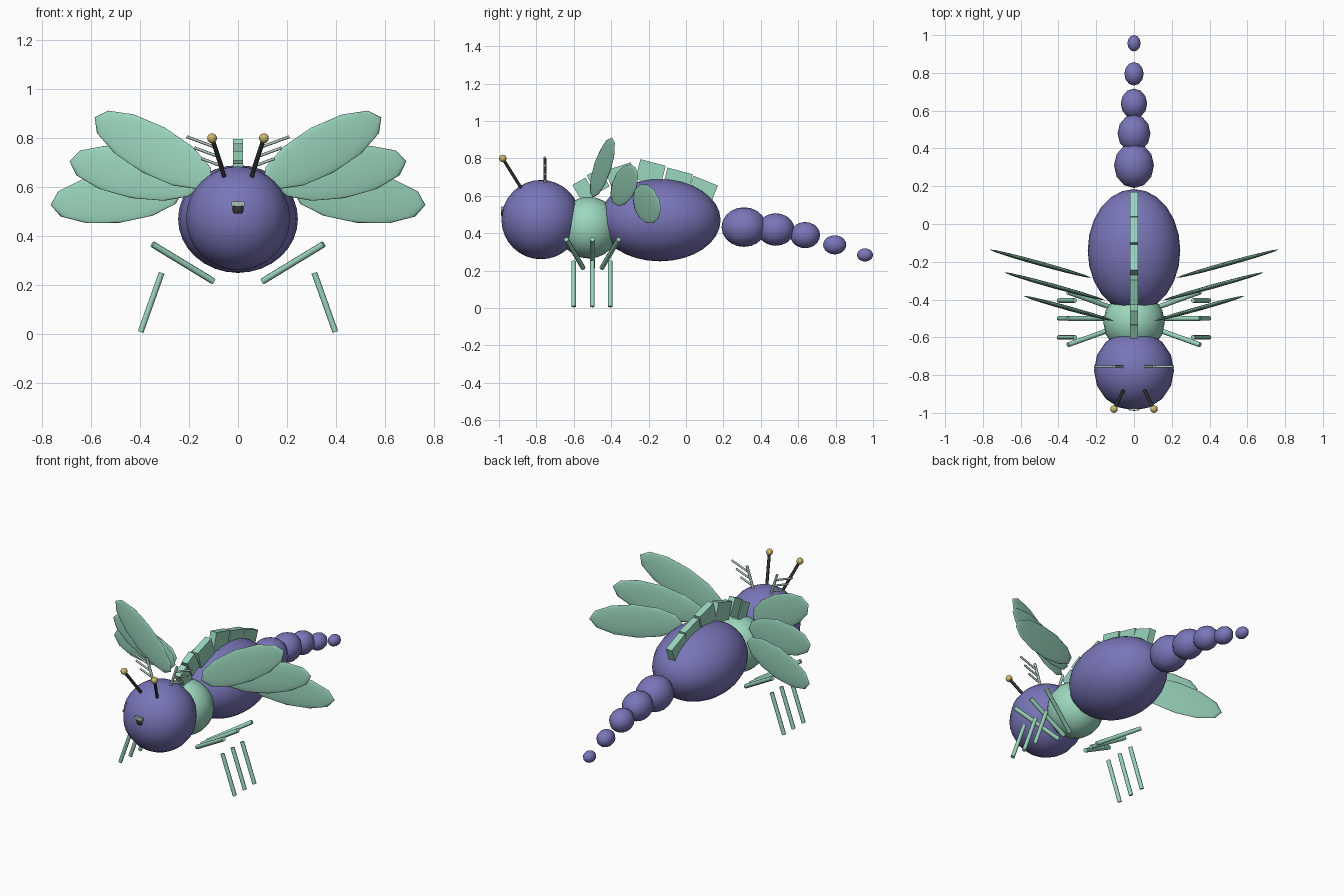
import bpy
from math import radians
from mathutils import Vector

if "Cube" in bpy.data.objects:
    bpy.data.objects.remove(bpy.data.objects["Cube"])


def material(name, rgb):
    m = bpy.data.materials.new(name)
    m.use_nodes = True
    color = (*rgb, 1)
    m.diffuse_color = color
    m.node_tree.nodes["Principled BSDF"].inputs["Base Color"].default_value = color
    return m


PURPLE = material("dusty_purple", (0.19, 0.18, 0.48))
TEAL = material("mint_green", (0.33, 0.68, 0.51))
GREY = material("pale_grey_green", (0.42, 0.56, 0.50))
BLACK = material("near_black", (0.03, 0.03, 0.03))
GOLD = material("soft_gold", (0.60, 0.48, 0.15))


def finish(name, mat, smooth=False):
    ob = bpy.context.object
    ob.name = name
    ob.data.materials.append(mat)
    if smooth:
        bpy.ops.object.shade_smooth()
    return ob


def ball(name, loc, size, mat, rot=(0, 0, 0), segments=16, rings=10):
    bpy.ops.mesh.primitive_uv_sphere_add(segments=segments, ring_count=rings,
                                         radius=1, location=loc, rotation=rot)
    bpy.context.object.scale = size
    return finish(name, mat, True)


def rod(name, a, b, radius, mat):
    a, b = Vector(a), Vector(b)
    d = b - a
    bpy.ops.mesh.primitive_cylinder_add(vertices=8, radius=radius, depth=d.length,
                                        location=(a + b) / 2,
                                        rotation=d.to_track_quat("Z", "Y").to_euler())
    ob = finish(name, mat)
    bpy.ops.object.shade_smooth_by_angle(angle=radians(50))
    return ob


def box(name, loc, size, mat, tilt=0):
    bpy.ops.mesh.primitive_cube_add(size=1, location=loc, rotation=(radians(tilt), 0, 0))
    bpy.context.object.scale = size
    return finish(name, mat)


# Body
ball("head", (0, -0.775, 0.473), (0.212, 0.212, 0.212), PURPLE, rings=16)
ball("thorax", (0, -0.52, 0.43), (0.163, 0.163, 0.165), TEAL, rings=12)
ball("abdomen", (0, -0.14, 0.47), (0.245, 0.325, 0.22), PURPLE, segments=24, rings=16)

# Tail beads: y, z, half length, radius
beads = [(0.31, 0.433, 0.12, 0.106), (0.48, 0.42, 0.10, 0.087),
         (0.637, 0.39, 0.08, 0.07), (0.795, 0.338, 0.062, 0.051),
         (0.957, 0.284, 0.043, 0.035)]
for i, (y, z, half, r) in enumerate(beads):
    ball(f"tail_bead_{i + 1}", (0, y, z), (r, half, r), PURPLE, segments=12)

# Dorsal ridge plates: y, z, tilt
ridge = [(-0.545, 0.63, 30), (-0.47, 0.68, 28), (-0.345, 0.705, 18), (-0.19, 0.725, -15),
         (-0.045, 0.68, -15), (0.085, 0.63, -22)]
for i, (y, z, tilt) in enumerate(ridge):
    length = 0.08 if i < 2 else 0.14
    box(f"ridge_plate_{i + 1}", (0, y, z), (0.042, length, 0.11), TEAL, tilt)

# Nose with a small plate
ball("nose", (0, -0.957, 0.507), (0.033, 0.033, 0.033), BLACK, segments=12, rings=8)
box("nose_plate", (0, -0.982, 0.533), (0.055, 0.012, 0.018), GREY)

# Paired parts
for side, s in (("left", 1), ("right", -1)):
    # Wings: centre x, y, z, lift angle
    wings = [(0.345, -0.447, 0.752, 28), (0.42, -0.33, 0.657, 10), (0.495, -0.21, 0.557, -6)]
    for i, (x, y, z, lift) in enumerate(wings):
        ball(f"{side}_wing_{i + 1}", (s * x, y, z), (0.283, 0.012, 0.103), TEAL,
             (0, radians(-s * lift), radians(s * 15.5)), segments=12, rings=6)

    # Legs: y of the foot and spread of the upper segment
    for i, y in enumerate((-0.6, -0.5, -0.405)):
        spread = (i - 1) * 0.05
        rod(f"{side}_upper_leg_{i + 1}", (s * 0.10, -0.5 + spread, 0.215),
            (s * 0.35, -0.5 + spread * 2.8, 0.367), 0.013, TEAL)
        rod(f"{side}_lower_leg_{i + 1}", (s * 0.312, y, 0.25), (s * 0.398, y, 0.008), 0.012, TEAL)

    # Antenna with a round tip
    tip = (s * 0.106, -0.98, 0.80)
    rod(f"{side}_antenna", (s * 0.055, -0.88, 0.64), tip, 0.009, BLACK)
    ball(f"{side}_antenna_tip", tip, (0.02, 0.02, 0.02), GOLD, segments=12, rings=8)

    # Feathered feeler with three barbs
    rod(f"{side}_feeler", (s * 0.055, -0.755, 0.65), (s * 0.105, -0.755, 0.80), 0.008, GREY)
    for i in range(3):
        x, z = 0.098 - i * 0.012, 0.765 - i * 0.038
        reach = 0.112 - i * 0.018
        rod(f"{side}_feeler_barb_{i + 1}", (s * x, -0.755, z),
            (s * (x + reach), -0.755, z + reach * 0.37), 0.006, GREY)
